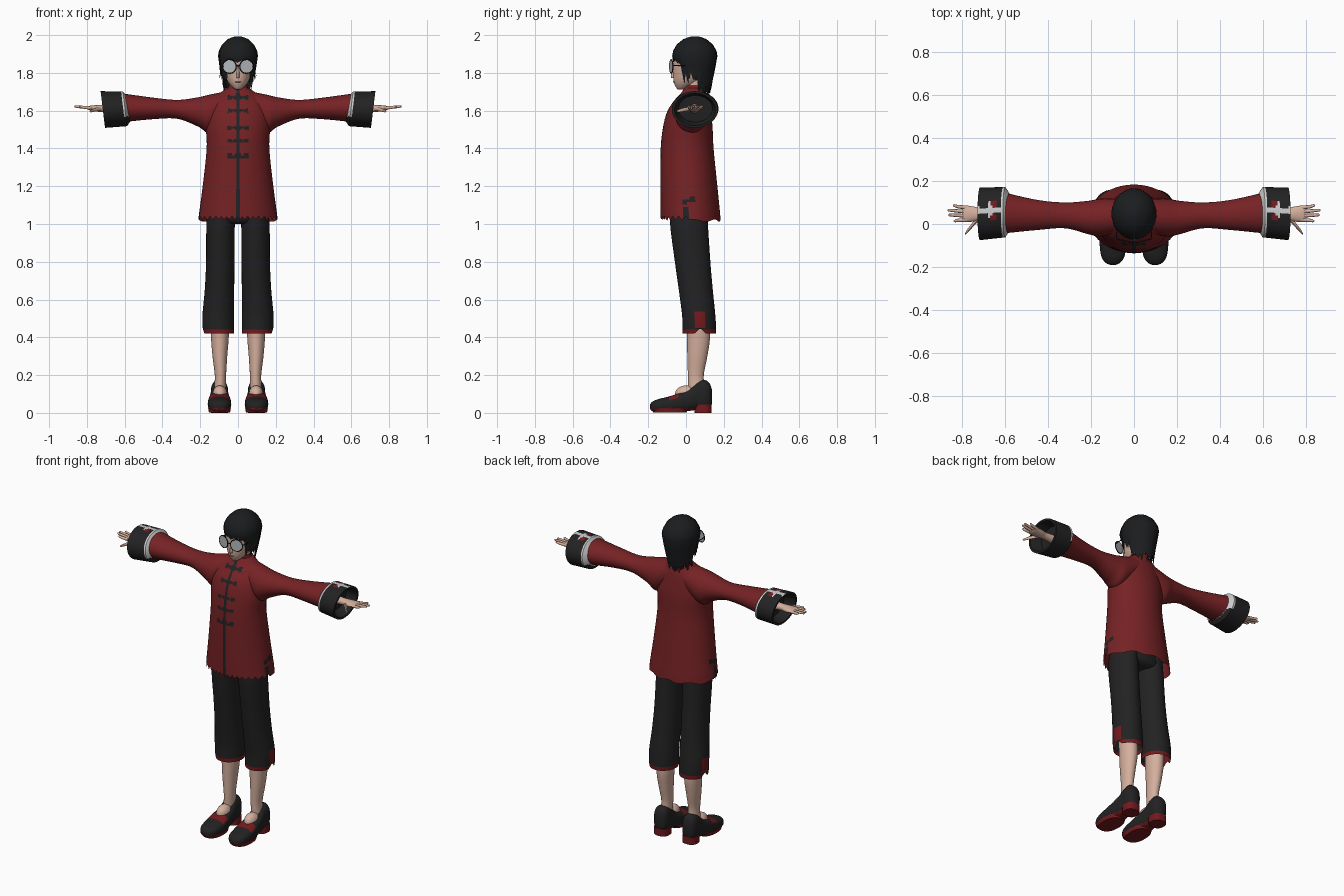
import bpy, bmesh, math, random
from math import sin, cos, pi, hypot
from mathutils import Vector, Matrix

if "Cube" in bpy.data.objects:
    bpy.data.objects.remove(bpy.data.objects["Cube"])
random.seed(4)


def material(name, r, g, b):
    m = bpy.data.materials.new(name)
    m.use_nodes = True
    m.diffuse_color = (r, g, b, 1)
    m.node_tree.nodes["Principled BSDF"].inputs["Base Color"].default_value = (r, g, b, 1)
    return m


RED = material("jacket red", .18, .016, .018)
TRIM = material("trim red", .17, .01, .013)
BLACK = material("black cloth", .016, .016, .017)
HAIR = material("hair black", .011, .012, .013)
SKIN = material("skin", .66, .43, .34)
WHITE = material("white trim", .6, .6, .6)
LENS = material("lens grey", .45, .48, .5)
LIP = material("lip", .4, .16, .14)


def finish(name, bm, mats, rule=None, side=1):
    bmesh.ops.recalc_face_normals(bm, faces=bm.faces)
    if rule:
        for f in bm.faces:
            c = f.calc_center_median()
            f.material_index = rule(Vector((c.x * side, c.y, c.z)), f.normal)
    me = bpy.data.meshes.new(name)
    bm.to_mesh(me)
    bm.free()
    for m in mats:
        me.materials.append(m)
    ob = bpy.data.objects.new(name, me)
    bpy.context.collection.objects.link(ob)
    return ob


def spline(secs, steps, smooth):
    """Fill in sections between the given ones."""
    out = []
    for i in range(len(secs) - 1):
        p = [secs[max(0, min(len(secs) - 1, i + k))] for k in (-1, 0, 1, 2)]
        for j in range(steps):
            t = j / steps
            if smooth:
                out.append([b + .5 * t * (c - a + t * (2*a - 5*b + 4*c - d + t * (3*(b - c) + d - a)))
                            for a, b, c, d in zip(*p)])
            else:
                out.append([b + (c - b) * t for b, c in zip(p[1], p[2])])
    return out + [list(secs[-1])]


def loft(name, secs, mats, axis="z", n=32, steps=4, rule=None, side=1,
         caps=(True, True), power=2, bend=None, smooth=True):
    """Sections are (place on axis, two centres, two radii)."""
    bm = bmesh.new()
    rings = []
    for t, c1, c2, r1, r2 in spline(secs, steps, smooth):
        ring = []
        for k in range(n):
            a = 2 * pi * k / n
            u, v = (math.copysign(abs(w) ** (2 / power), w) for w in (cos(a), sin(a)))
            u, v = c1 + r1 * u, c2 + r2 * v
            p = Vector({"z": (u, v, t), "x": (t, u, v), "y": (u, t, v)}[axis])
            if bend:
                bend(p)
            p.x *= side
            ring.append(bm.verts.new(p))
        rings.append(ring)
    for r, q in zip(rings, rings[1:]):
        for k in range(n):
            bm.faces.new((r[k], r[k - 1], q[k - 1], q[k]))
    for on, ring in zip(caps, (rings[0], rings[-1])):
        if on:
            bm.faces.new(ring)
    return finish(name, bm, mats, rule, side)


def ball(name, loc, size, mat):
    bm = bmesh.new()
    bmesh.ops.create_uvsphere(bm, u_segments=24, v_segments=14, radius=1,
                              matrix=Matrix.Translation(loc) @ Matrix.Diagonal((*size, 1)))
    return finish(name, bm, [mat])


# Jacket body: ragged hem, dark placket, knotted closures and side slits
def ragged(p):
    if p.z < 1.06:
        a = math.atan2(p.y, p.x)
        jag = .05 * abs((a * 5) % 1 - .5) if p.y < .02 else .006 * sin(a * 9)
        p.z += (jag - .012) * (1.06 - p.z) / .03


def jacket_rule(c, n):
    if c.y < 0 and abs(c.x) < .055:
        if abs(c.x) < .008:
            return 1
        for z in (1.67, 1.6, 1.51, 1.44, 1.36):
            if abs(c.z - z) < .004 + .009 * abs(cos(60 * c.x)):
                return 1
    if abs(c.x) > .15:
        slit = c.z < 1.09 and abs(c.y) < .016
        tear = abs(c.z - 1.125 - .2 * (c.y - .02)) < .012 and abs(c.y - .015) < .035
        return int(slit or tear)
    return 0


loft("jacket_body", [(1.03, 0, .024, .21, .159), (1.2, 0, .015, .187, .151), (1.4, 0, .006, .166, .14),
     (1.52, 0, .01, .17, .13), (1.6, 0, .016, .16, .113), (1.66, 0, .03, .135, .087),
     (1.69, 0, .04, .1, .068), (1.72, 0, .046, .058, .056)], [RED, BLACK], n=128, steps=14,
     rule=jacket_rule, caps=(False, True), bend=ragged)
loft("collar", [(1.69, 0, .046, .062, .06), (1.735, 0, .047, .05, .053)], [RED], steps=2)


# Sleeves, cuffs and hands
def cuff_tilt(p):
    p.x += (p.z - 1.6) * .12


def cuff_rule(c, n):
    x, d = c.x - (c.z - 1.6) * .12, abs(c.y - .063)
    if x < .606 and c.z > 1.57:
        return 1
    if n.z > .3 and c.z > 1.65:
        if hypot(x - .64, d - .032) < .018:
            return 2
        if d < .014 or (abs(x - .655) < .012 and d < .04):
            return 1
    return 0


for s, word in ((1, "left"), (-1, "right")):
    loft(word + "_sleeve", [(.05, .04, 1.635, .075, .07), (.15, .03, 1.585, .088, .1),
         (.21, .03, 1.593, .078, .078), (.32, .04, 1.607, .06, .05), (.45, .042, 1.612, .07, .057),
         (.61, .052, 1.615, .096, .076)], [RED], "x", steps=6, side=s)
    loft(word + "_cuff", [(.58, .055, 1.61, .09, .07), (.597, .055, 1.61, .117, .092),
         (.715, .047, 1.606, .122, .097), (.715, .047, 1.606, .108, .085), (.65, .05, 1.61, .09, .07)],
         [BLACK, WHITE, TRIM], "x", n=64, steps=12, rule=cuff_rule, side=s, bend=cuff_tilt, smooth=False)
    loft(word + "_palm", [(.6, .046, 1.61, .03, .028), (.7, .046, 1.612, .024, .02),
         (.74, .046, 1.612, .034, .018), (.785, .048, 1.614, .038, .012), (.797, .048, 1.614, .03, .006)],
         [SKIN], "x", n=20, side=s)
    for i, (tip, out) in enumerate(((.838, .01), (.863, .055), (.866, .012 + .056), (.842, .09))):
        base = .019 + .019 * i
        end = (.014, .042, .064, .086)[i]
        loft(word + "_finger", [(.775, base, 1.614, .009, .009), (.82, (base + end) / 2, 1.618, .008, .008),
             (tip - .006, end, 1.622, .006, .006), (tip, end, 1.622, .002, .002)], [SKIN], "x", n=10, side=s)
    loft(word + "_thumb", [(.725, .025, 1.61, .014, .011), (.755, -.01, 1.605, .011, .01),
         (.778, -.038, 1.598, .008, .007), (.785, -.047, 1.597, .002, .002)], [SKIN], "x", n=10, side=s)


# Cropped trousers with a red hem, a notch and a patch on the outside
def notch(p):
    if p.x > .13 and p.z < .45:
        p.z += max(0, .03 - abs(p.y - .075)) * (.45 - p.z) / .03


def trouser_rule(c, n):
    patch = c.x > .15 and .45 < c.z < .53 and abs(c.y - .075) < .03 - .1 * abs(c.z - .5)
    return int(c.z < .443 or patch)


# Shoes with red soles and a red instep band
def shoe_rule(c, n):
    return int(c.z < .026 or (n.z > .45 and -.085 < c.y < -.045))


loft("trouser_hips", [(1.0, 0, .02, .12, .07), (1.03, 0, .02, .16, .1), (1.15, 0, .015, .15, .1)], [BLACK])
for s, word in ((1, "left"), (-1, "right")):
    loft(word + "_trouser_leg", [(.42, .102, .07, .08, .088), (.45, .104, .07, .083, .089),
         (.52, .104, .067, .084, .088), (.65, .098, .052, .078, .09), (.8, .094, .035, .075, .094),
         (1, .092, .016, .075, .1), (1.12, .085, .016, .07, .095)], [BLACK, TRIM], n=48, steps=6,
         rule=trouser_rule, side=s, caps=(False, True), bend=notch)
    loft(word + "_calf", [(.08, .096, .06, .03, .042), (.13, .095, .056, .031, .044), (.2, .093, .052, .03, .042),
         (.3, .096, .06, .039, .053), (.4, .096, .066, .047, .061), (.52, .098, .06, .05, .06)], [SKIN], side=s)
    ball(word + "_instep", (s * .096, .0, .1), (.038, .058, .045), SKIN)
    loft(word + "_shoe", [(-.19, .098, .033, .012, .012), (-.18, .098, .034, .034, .024),
         (-.15, .098, .038, .054, .034), (-.09, .098, .045, .062, .042), (-.04, .098, .054, .06, .05),
         (.02, .098, .069, .052, .058), (.06, .098, .09, .046, .074), (.1, .098, .097, .046, .077),
         (.125, .098, .092, .036, .064), (.137, .098, .085, .014, .038)], [BLACK, TRIM], "y", n=40,
         rule=shoe_rule, side=s, power=2.6)
    loft(word + "_shoe_heel", [(0, .098, .09, .046, .045), (.045, .098, .09, .046, .046)], [TRIM],
         steps=1, side=s, power=2.6)
    loft(word + "_shoe_sole", [(.002, .098, -.085, .056, .088), (.024, .098, -.085, .06, .098)], [TRIM],
         steps=1, side=s, power=2.4)

# Neck, head and face
loft("neck", [(1.66, 0, .045, .045, .045), (1.8, 0, .05, .045, .05)], [SKIN])
loft("head", [(1.712, 0, -.025, .012, .018), (1.722, 0, -.018, .028, .034), (1.75, 0, .002, .052, .066),
     (1.79, 0, .018, .068, .086), (1.85, 0, .034, .08, .101), (1.92, 0, .046, .082, .1),
     (1.965, 0, .05, .05, .06)], [SKIN])
loft("nose", [(1.773, 0, -.066, .007, .011), (1.782, 0, -.066, .009, .014), (1.83, 0, -.064, .005, .006)],
     [SKIN], n=12)
ball("mouth", (0, -.062, 1.752), (.016, .007, .003), LIP)

# Round glasses
for s, word in ((1, "left"), (-1, "right")):
    turn = (pi / 2, 0, s * .25)
    spot = (s * .045, -.078, 1.834)
    bpy.ops.mesh.primitive_torus_add(location=spot, rotation=turn, major_radius=.036, minor_radius=.003,
                                     major_segments=32, minor_segments=8)
    rim = bpy.context.object
    rim.name = word + "_glasses_rim"
    rim.data.materials.append(BLACK)
    bpy.ops.mesh.primitive_cylinder_add(location=spot, rotation=turn, radius=.035, depth=.003)
    lens = bpy.context.object
    lens.name = word + "_glasses_lens"
    lens.data.materials.append(LENS)
    loft(word + "_glasses_arm", [(-.068, .08, 1.84, .002, .003), (.05, .088, 1.84, .002, .003)], [BLACK],
         "y", n=8, steps=1, side=s)
loft("glasses_bridge", [(-.012, -.086, 1.838, .002, .003), (.012, -.086, 1.838, .002, .003)], [BLACK],
     "x", n=8, steps=1)

# Hair: a cap open over the face, covered with tapering locks
CROWN, SIZE = Vector((0, .047, 1.882)), Vector((.1, .114, .112))
bm = bmesh.new()
bmesh.ops.create_uvsphere(bm, u_segments=40, v_segments=24, radius=1,
                          matrix=Matrix.Translation(CROWN) @ Matrix.Diagonal((*SIZE, 1)))
low = [v for v in bm.verts if v.co.z < (1.9 if v.co.y < .01 else 1.8)]
bmesh.ops.delete(bm, geom=low, context="VERTS")
finish("hair_cap", bm, [HAIR])


def lock(bm, a, tip, width, scale, flick):
    out, across = Vector((sin(a), -cos(a), 0)), Vector((cos(a), sin(a), 0))
    path = []
    for deg in (8, 30, 52, 72, 86):
        f = math.radians(deg)
        path.append(Vector((sin(a) * sin(f), -cos(a) * sin(f), cos(f))) * scale)
    drop = (CROWN.z - tip) / SIZE.z
    for u in (.3, .55, .8, 1):
        r = scale * (1 - .19 * drop * u) + flick * u ** 3
        path.append(Vector((sin(a) * r, -cos(a) * r, -drop * u)))
    prev = None
    for i, p in enumerate(path):
        p = CROWN + p * SIZE
        u = i / (len(path) - 1)
        w = width * min(1, .3 + 2 * u) * (1 - u ** 3) + .001
        p += across * flick * .12 * u ** 3
        thick = out * .3 * w
        ring = [bm.verts.new(q) for q in (p - across * w, p + thick, p + across * w, p - thick)]
        if prev:
            for k in range(4):
                bm.faces.new((prev[k], prev[k - 1], ring[k - 1], ring[k]))
        prev = ring
    bm.faces.new(prev)


bm = bmesh.new()
for layer, count in ((1, 40), (.95, 34)):
    for i in range(count):
        a = 2 * pi * (i + random.uniform(-.3, .3)) / count - pi
        f = abs(a) / pi
        tip = 1.862 if f < .25 else 1.765 if f < .58 else 1.695
        if f < .04:
            tip = 1.835
        lock(bm, a, tip + random.uniform(-.022, .022), random.uniform(.016, .024), layer,
             random.uniform(-.05, .2) if .25 < f < .7 else random.uniform(-.04, .05))
finish("hair_locks", bm, [HAIR])

# Smooth shading with sharp edges kept
bpy.ops.object.select_all(action="DESELECT")
for ob in bpy.context.scene.objects:
    if ob.type == "MESH":
        ob.select_set(True)
        bpy.context.view_layer.objects.active = ob
bpy.ops.object.shade_smooth_by_angle(angle=math.radians(40))
